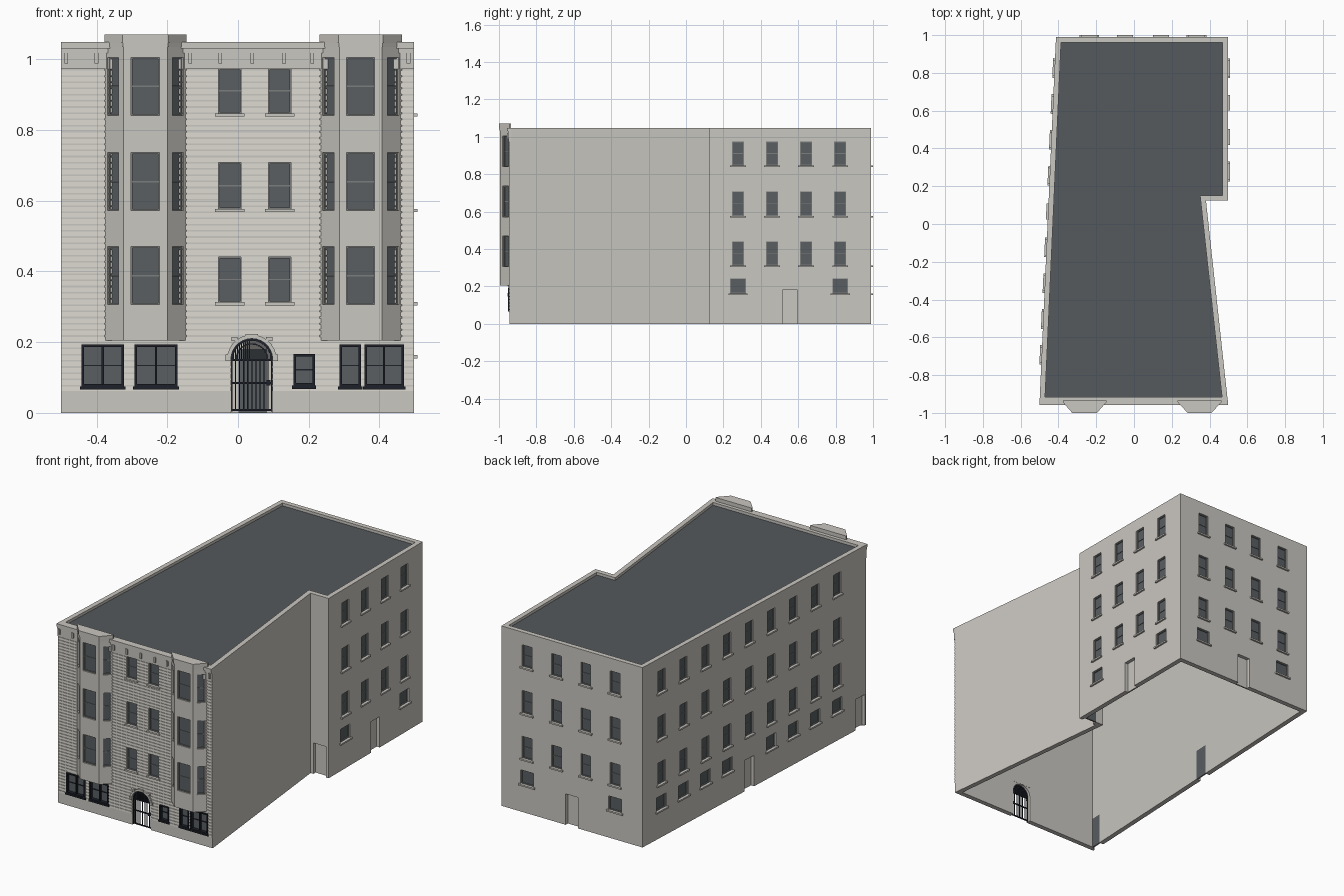
import bpy, bmesh, math
from mathutils import Vector, Matrix

cube = bpy.data.objects.get("Cube")
if cube:
    bpy.data.objects.remove(cube)

COLORS = {
    "pale_stone": (0.59, 0.57, 0.53),
    "cream_brick": (0.73, 0.71, 0.65),
    "dark_glass": (0.10, 0.112, 0.12),
    "roof_grey": (0.09, 0.1, 0.108),
    "frame_grey": (0.2, 0.21, 0.21),
    "black_iron": (0.013, 0.015, 0.023),
}
MATS = {}
for name, rgb in COLORS.items():
    m = bpy.data.materials.new(name)
    m.use_nodes = True
    m.diffuse_color = (*rgb, 1)
    m.node_tree.nodes["Principled BSDF"].inputs["Base Color"].default_value = (*rgb, 1)
    MATS[name] = m

TOP, ROOF, THICK, RECESS = 1.048, 1.032, 0.028, 0.012
parts = {}


def part(name, mat):
    return parts.setdefault(name, (bmesh.new(), mat))[0]


def face(bm, M, pts, flip=False):
    vs = [bm.verts.new(M @ Vector(p)) for p in pts]
    bm.faces.new(vs[::-1] if flip else vs)


def prism(name, mat, M, pts, off):
    """Closed prism: polygon pts pushed along off."""
    bm = part(name, mat)
    off = Vector(off)
    a = [bm.verts.new(M @ Vector(p)) for p in pts]
    b = [bm.verts.new(M @ (Vector(p) + off)) for p in pts]
    fs = [bm.faces.new(a), bm.faces.new(b[::-1])]
    for i in range(len(a)):
        j = (i + 1) % len(a)
        fs.append(bm.faces.new((a[j], a[i], b[i], b[j])))
    bmesh.ops.recalc_face_normals(bm, faces=fs)


def box(name, mat, M, u0, u1, d0, d1, z0, z1):
    prism(name, mat, M, [(u0, d0, z0), (u1, d0, z0), (u1, d0, z1), (u0, d0, z1)], (0, d1 - d0, 0))


def frame(p, q):
    """Wall space: x along the wall, y into the building, z up."""
    t = (q - p).normalized()
    return Matrix(((t.x, -t.y, 0, p.x), (t.y, t.x, 0, p.y), (0, 0, 1, 0), (0, 0, 0, 1)))


def panel(bm, M, u0, u1, z0, z1, d, holes, flip=False):
    """Wall sheet split on a grid so that the holes stay open."""
    us = sorted({u0, u1, *[v for h in holes for v in h[:2]]})
    zs = sorted({z0, z1, *[v for h in holes for v in h[2:4]]})
    for a, b in zip(us, us[1:]):
        for c, e in zip(zs, zs[1:]):
            mu, mz = (a + b) / 2, (c + e) / 2
            if not any(h[0] < mu < h[1] and h[2] < mz < h[3] for h in holes):
                face(bm, M, [(a, d, c), (b, d, c), (b, d, e), (a, d, e)], flip)


def reveal(bm, M, hole, depth):
    a, b, c, e = hole
    for u, flip in ((a, False), (b, True)):
        face(bm, M, [(u, 0, c), (u, depth, c), (u, depth, e), (u, 0, e)], flip)
    for z, flip in ((c, False), (e, True)):
        if z > 0:
            face(bm, M, [(a, 0, z), (b, 0, z), (b, depth, z), (a, depth, z)], flip)


def window(side, M, hole, rail=True, sill=True, dark=False):
    a, b, c, e = hole
    fm = "black_iron" if dark else "frame_grey"
    w, d0 = (0.007, -0.008) if dark else (0.004, 0.006)
    fr = side + "_window_frames"
    box(side + "_glass", "dark_glass", M, a, b, RECESS, RECESS + 0.003, c, e)
    for u in (a, b - w):
        box(fr, fm, M, u, u + w, d0, RECESS, c, e)
    for z in (c, e - w):
        box(fr, fm, M, a + w, b - w, d0, RECESS, z, z + w)
    if rail:
        mid = (c + e) / 2
        box(fr, fm, M, a + w, b - w, 0.008, RECESS, mid - 0.002, mid + 0.002)
    if sill:
        box(side + "_sills", "black_iron" if dark else "pale_stone", M,
            a - 0.01 * (not dark) - 0.004 * dark, b + 0.01 * (not dark) + 0.004 * dark,
            -0.01, 0.004, c - 0.009, c)


# footprint and its inner offset
foot = [Vector(p) for p in ((-0.5, -0.943), (0.497, -0.943), (0.381, 0.124),
                            (0.497, 0.124), (0.497, 0.99), (-0.413, 0.99))]
N = len(foot)
inner = []
for i, p in enumerate(foot):
    t0, t1 = (p - foot[i - 1]).normalized(), (foot[(i + 1) % N] - p).normalized()
    n0, n1 = Vector((-t0.y, t0.x)), Vector((-t1.y, t1.x))
    inner.append(p + (n0 + n1) * THICK / (1 + n0.dot(n1)))

ROWS = ((0.313, 0.441), (0.577, 0.708), (0.847, 0.974))


def grid(columns, half=0.032):
    return [(u - half, u + half, *r) for u in columns for r in ROWS]


def basement(columns):
    return [(u - 0.042, u + 0.042, 0.163, 0.243) for u in columns]


def doors(columns):
    return [(u - 0.04, u + 0.04, 0, 0.18) for u in columns]


right_cols = [0.154 + 0.182 * i for i in range(4)]
back_cols = [0.166 + 0.189 * i for i in range(4)]
left_cols = [0.165 + 0.19 * i for i in range(9)]
GATE = (0.48, 0.598, 0, 0.21)
front_base = [(0.057, 0.178, 0.075, 0.193), (0.207, 0.329, 0.075, 0.193),
              (0.657, 0.717, 0.077, 0.167), (0.787, 0.848, 0.075, 0.193), (0.857, 0.969, 0.075, 0.193)]
# side name: upper windows, basement windows, doors
layout = [
    ("front", grid((0.477, 0.618)), front_base, [GATE]),
    ("slanted", [], [], []),
    ("notch", [], [], doors([0.058])),
    ("right", grid(right_cols), basement((right_cols[0], right_cols[3])), doors([0.431])),
    ("back", grid(back_cols), basement((back_cols[0], back_cols[3])), doors([0.455])),
    ("left", grid(left_cols), basement(left_cols[:4] + left_cols[5:]), doors([left_cols[4], 1.885])),
]

# walls with windows, doors, parapet and open underside
walls = part("walls", "pale_stone")
I = Matrix.Identity(4)
for i, (side, upper, low, openings) in enumerate(layout):
    p, q, pi, qi = foot[i], foot[(i + 1) % N], inner[i], inner[(i + 1) % N]
    M = frame(p, q)
    L = (q - p).length
    a, b = [(M.inverted() @ v.to_3d()).x for v in (pi, qi)]
    panel(walls, M, 0, L, 0, TOP, 0, upper + low + openings)
    panel(walls, M, a, b, 0, TOP, THICK, openings, True)
    face(walls, M, [(0, 0, TOP), (L, 0, TOP), (b, THICK, TOP), (a, THICK, TOP)])
    cuts = sorted(v for h in openings for v in h[:2])
    outer_u, inner_u = [0, *cuts, L], [a, *cuts, b]
    for k in range(0, len(outer_u), 2):
        face(walls, M, [(outer_u[k], 0, 0), (outer_u[k + 1], 0, 0),
                        (inner_u[k + 1], THICK, 0), (inner_u[k], THICK, 0)], True)
    for h in upper + low:
        reveal(walls, M, h, RECESS)
    for h in upper:
        window(side, M, h)
    for h in low:
        window(side + "_basement", M, h, side == "front", True, side == "front")
    for h in openings:
        reveal(walls, M, h, THICK)
        if side != "front":
            box(side + "_door", "pale_stone", M, h[0], h[1], 0.02, 0.024, 0, h[3])
            box(side + "_door_back", "dark_glass", M, h[0], h[1], 0.024, THICK, 0, h[3])
face(part("roof", "roof_grey"), I, [(*v, ROOF) for v in inner])

# brick courses broken around the openings
F = frame(foot[0], foot[1])
L = 0.997
front_holes = layout[0][1] + front_base + [GATE]
z, pitch = 0.062, 0.0175
while z < 0.965:
    spans = sorted(h[:2] for h in front_holes if h[2] < z + 0.013 and h[3] > z)
    u = 0.001
    for s, e in spans + [(L - 0.001, L)]:
        if s > u:
            box("brick_courses", "cream_brick", F, u, s, -0.003, 0.001, z, z + 0.013)
        u = e
    z += pitch

# centre mullions of the wide basement windows
for h in front_base:
    if h[1] - h[0] > 0.1:
        mid = (h[0] + h[1]) / 2
        box("basement_mullions", "black_iron", F, mid - 0.003, mid + 0.003, -0.002, RECESS, h[2], h[3])

# cornice with frieze and brackets
for d, z0, z1 in ((-0.005, 0.972, 1.022), (-0.009, 1.018, 1.03), (-0.014, 1.03, TOP)):
    box("cornice", "pale_stone", F, 0, L, d, 0.01, z0, z1)
for u in (0.015, 0.1, 0.365, 0.45, 0.54, 0.63, 0.71, 0.982):
    box("cornice_brackets", "pale_stone", F, u - 0.005, u + 0.005, -0.013, 0, 0.988, 1.02)


# bay windows
def bay(side, cx, half, flat):
    y0, y1 = -0.943, -0.994
    plan = [Vector(v) for v in ((cx - half, y0), (cx - flat, y1), (cx + flat, y1), (cx + half, y0))]
    bm = part(side + "_bay", "pale_stone")
    for k in range(3):
        M = frame(plan[k], plan[k + 1])
        w = (plan[k + 1] - plan[k]).length
        lo, hi = ((0.14, 0.73), (0.17, 0.82), (0.27, 0.86))[k]
        holes = [(w * lo, w * hi, b, b + 0.164) for b in (0.306, 0.572, 0.841)]
        panel(bm, M, 0, w, 0.205, 1.036, 0, holes)
        for h in holes:
            reveal(bm, M, h, RECESS)
            window(side + "_bay", M, h, True, False)
    face(bm, I, [(*v, 0.205) for v in plan], True)
    for grow, z0, z1 in ((0.003, 1.034, 1.045), (0.006, 1.045, 1.07)):
        cap = [(cx - half, -0.935), (cx - half, y0), (cx - flat - grow / 2, y1 - grow),
               (cx + flat + grow / 2, y1 - grow), (cx + half, y0), (cx + half, -0.935)]
        prism(side + "_bay_cap", "pale_stone", I, [(*v, z0) for v in cap], (0, 0, z1 - z0))


bay("right", -0.2615, 0.1155, 0.0625)
bay("left", 0.347, 0.116, 0.06)

# arched entrance: spandrels, stone surround and iron gate
CX, R, SPRING, SEG = 0.539, 0.059, 0.151, 14


def arc(r, k):
    ang = math.pi * k / SEG
    return CX - r * math.cos(ang), SPRING + r * math.sin(ang)


def arch_ring(name, mat, r0, r1, d0, d1):
    for k in range(SEG):
        ring = [arc(r0, k), arc(r0, k + 1), arc(r1, k + 1), arc(r1, k)]
        prism(name, mat, F, [(u, d0, v) for u, v in ring], (0, d1 - d0, 0))


for k in range(SEG):
    (u0, v0), (u1, v1) = arc(R, k), arc(R, k + 1)
    prism("arch_spandrels", "pale_stone", F,
          [(u0, -0.001, v0), (u1, -0.001, v1), (u1, -0.001, 0.2105), (u0, -0.001, 0.2105)], (0, THICK, 0))
arch_ring("arch_surround", "pale_stone", R, 0.07, -0.01, 0)
box("arch_surround", "pale_stone", F, CX - 0.018, CX + 0.018, -0.013, 0, 0.211, 0.223)
for s in (-1, 1):
    a, b = sorted((CX + s * R, CX + s * 0.074))
    box("arch_surround", "pale_stone", F, a, b, -0.012, 0, 0.147, 0.165)
    c, e = sorted((CX + s * 0.04, CX + s * 0.058))
    box("arch_surround", "pale_stone", F, c, e, -0.012, 0, 0.203, 0.215)
    a, b = sorted((CX + s * R, CX + s * 0.054))
    box("gate", "black_iron", F, a, b, 0.004, 0.012, 0.004, SPRING)
arch_ring("gate", "black_iron", 0.053, R, 0.004, 0.012)
arch_ring("gate", "black_iron", 0.042, 0.046, 0.005, 0.011)
for zr in (0.008, 0.085, 0.15):
    box("gate", "black_iron", F, CX - R, CX + R, 0.005, 0.011, zr - 0.003, zr + 0.003)
for k in range(-9, 10):
    u = CX + k * 0.0057
    low = 0.006 if k % 2 == 0 else SPRING
    top = SPRING + math.sqrt(R * R - (u - CX) ** 2)
    box("gate", "black_iron", F, u - 0.0015, u + 0.0015, 0.006, 0.01, low, top)
box("gate_lock", "black_iron", F, CX + 0.041, CX + 0.053, 0.002, 0.013, 0.077, 0.093)

# turn each part into an object
for name, (bm, mat) in parts.items():
    if name == "walls" or name.endswith("_bay"):
        bmesh.ops.remove_doubles(bm, verts=bm.verts, dist=0.00005)
    me = bpy.data.meshes.new(name)
    bm.to_mesh(me)
    bm.free()
    me.materials.append(MATS[mat])
    bpy.context.collection.objects.link(bpy.data.objects.new(name, me))
